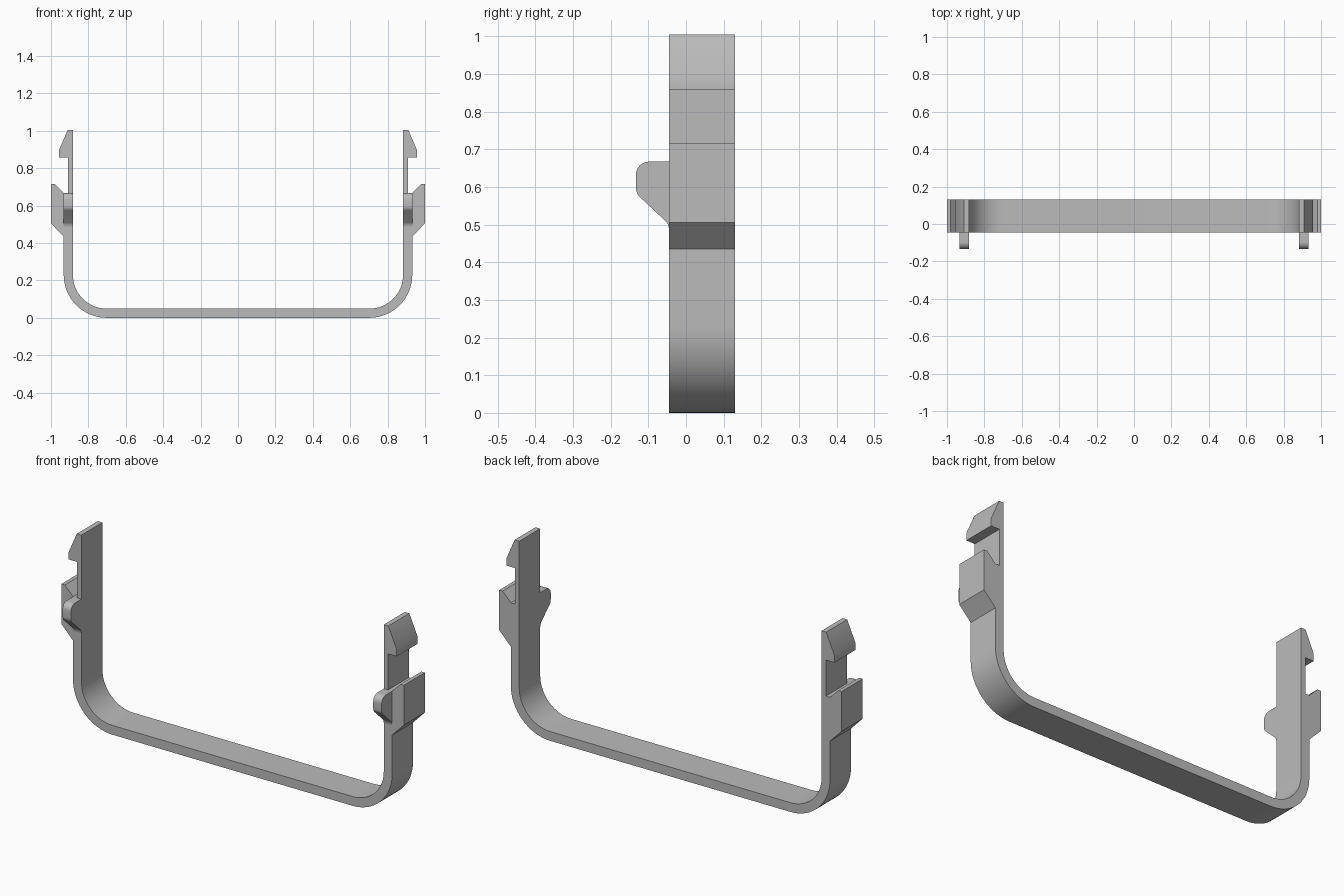
import bpy, bmesh
from math import sin, cos, radians
from mathutils import Vector

if "Cube" in bpy.data.objects:
    bpy.data.objects.remove(bpy.data.objects["Cube"], do_unlink=True)

FRONT, BACK = -0.045, 0.13      # strap width along y
INNER, OUTER = 0.883, 0.932     # leg faces
NECK = 0.908                    # thinned leg below the hook

grey = bpy.data.materials.new("light grey plastic")
grey.use_nodes = True
colour = (0.5, 0.5, 0.5, 1)
grey.diffuse_color = colour
grey.node_tree.nodes["Principled BSDF"].inputs["Base Color"].default_value = colour


def arc(cx, cy, r, start, end, steps):
    angles = [radians(start + (end - start) * i / steps) for i in range(steps + 1)]
    return [(cx + r * cos(a), cy + r * sin(a)) for a in angles]


def prism(name, points, offset):
    """Extrude a closed 3D outline along offset."""
    bm = bmesh.new()
    face = bm.faces.new([bm.verts.new(p) for p in points])
    new = bmesh.ops.extrude_face_region(bm, geom=[face])["geom"]
    verts = [g for g in new if isinstance(g, bmesh.types.BMVert)]
    bmesh.ops.translate(bm, verts=verts, vec=Vector(offset))
    bmesh.ops.recalc_face_normals(bm, faces=bm.faces)
    mesh = bpy.data.meshes.new(name)
    bm.to_mesh(mesh)
    bm.free()
    mesh.materials.append(grey)
    obj = bpy.data.objects.new(name, mesh)
    bpy.context.collection.objects.link(obj)
    bpy.ops.object.select_all(action="DESELECT")
    obj.select_set(True)
    bpy.context.view_layer.objects.active = obj
    bpy.ops.object.shade_smooth_by_angle(angle=radians(25))
    return obj


# U-shaped strap: outer bend, stop block, neck, hook, then inner bend
CORNER = 0.702
outer = arc(CORNER, 0.23, OUTER - CORNER, -90, 0, 16)
stop_block = [(OUTER, 0.435), (1.0, 0.505), (1.0, 0.716), (0.98, 0.716), (OUTER, 0.667)]
hook = [(NECK, 0.667), (NECK, 0.857), (0.958, 0.857), (0.958, 0.895), (0.91, 1.005)]
inner = [(INNER, 1.005)] + arc(CORNER, 0.23, INNER - CORNER, 0, -90, 16)
half = outer + stop_block + hook + inner
outline = half + [(-x, z) for x, z in reversed(half)]
prism("strap_with_hooks", [(x, FRONT, z) for x, z in outline], (0, BACK - FRONT, 0))

# Rounded finger tab on the front edge of each leg
R = 0.035
tab = [(FRONT, 0.667)]
tab += arc(-0.133 + R, 0.667 - R, R, 90, 180, 8)
tab += arc(-0.133 + R, 0.598, R, 180, 225, 5)
tab += [(-0.053, 0.508), (-0.047, 0.499), (FRONT, 0.487)]
for side, name in ((1, "left_tab"), (-1, "right_tab")):
    prism(name, [(side * INNER, y, z) for y, z in tab], (side * (OUTER - INNER), 0, 0))
